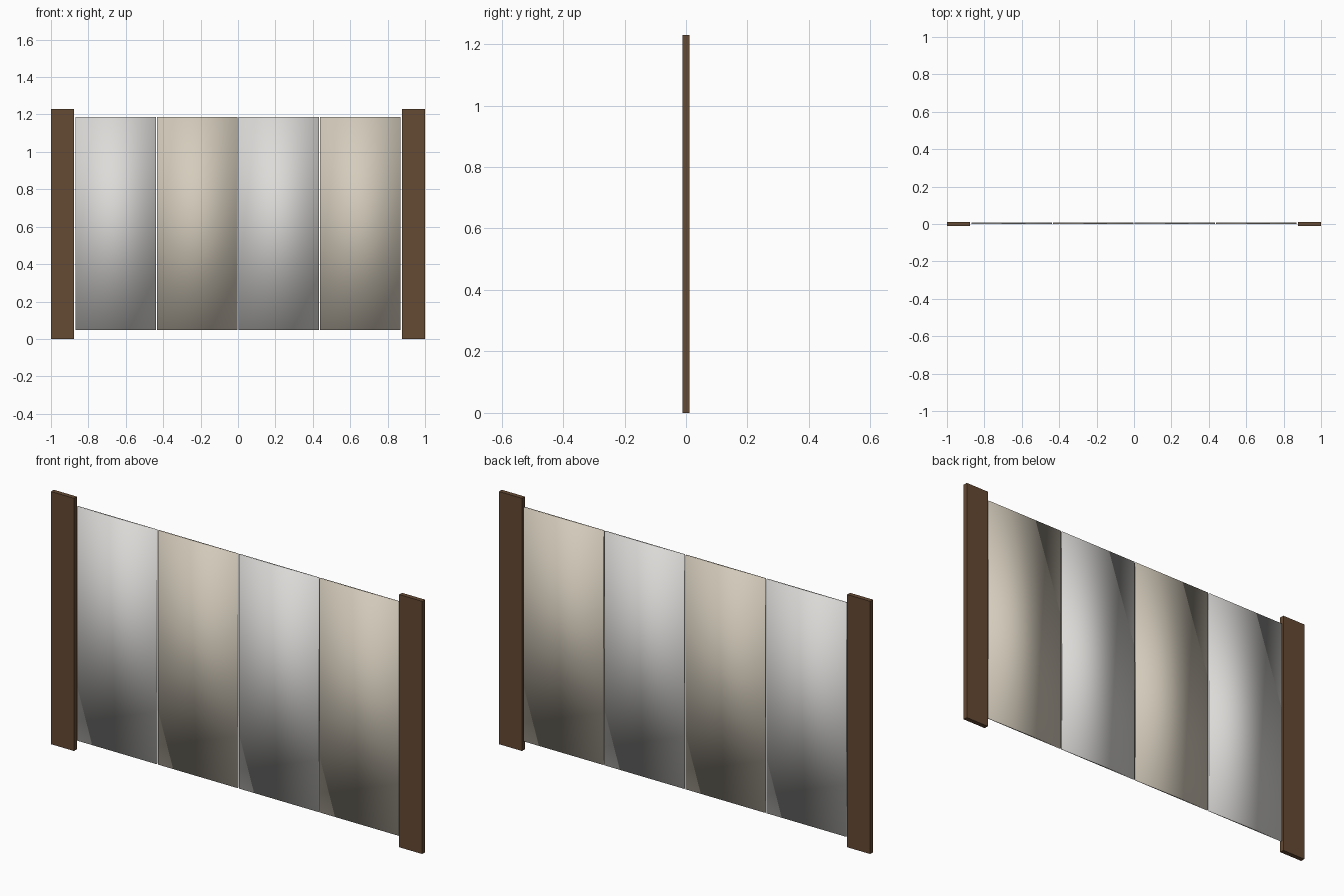
import bpy

if "Cube" in bpy.data.objects:
    bpy.data.objects.remove(bpy.data.objects["Cube"])

def material(name, rgb):
    m = bpy.data.materials.new(name)
    m.diffuse_color = (*rgb, 1)
    m.use_nodes = True
    m.node_tree.nodes["Principled BSDF"].inputs["Base Color"].default_value = m.diffuse_color
    return m

wood = material("dark_wood", (0.13, 0.068, 0.034))
grey = material("pale_grey", (0.72, 0.71, 0.69))
beige = material("warm_beige", (0.66, 0.60, 0.50))

def box(name, lo, hi, mat):
    bpy.ops.mesh.primitive_cube_add(size=1, location=[(a + b) / 2 for a, b in zip(lo, hi)])
    o = bpy.context.object
    o.name = name
    o.scale = [b - a for a, b in zip(lo, hi)]
    bpy.ops.object.transform_apply(location=False, rotation=False, scale=True)
    o.data.materials.append(mat)
    return o

HEIGHT = 1.23
POST_W = 0.124
HALF_T = 0.011

# Side posts
for side, x in (("left", -1.0), ("right", 1.0 - POST_W)):
    box(f"{side}_post", (x, -HALF_T, 0), (x + POST_W, HALF_T, HEIGHT), wood)

# Four thin panels in alternating colours, soft shaded
PITCH, WIDTH = 0.436, 0.429
for i in range(4):
    cx = (i - 1.5) * PITCH
    box(f"panel_{i + 1}", (cx - WIDTH / 2, 0.001, 0.048),
        (cx + WIDTH / 2, 0.009, 1.187), beige if i % 2 else grey)
    bpy.ops.object.shade_smooth()
